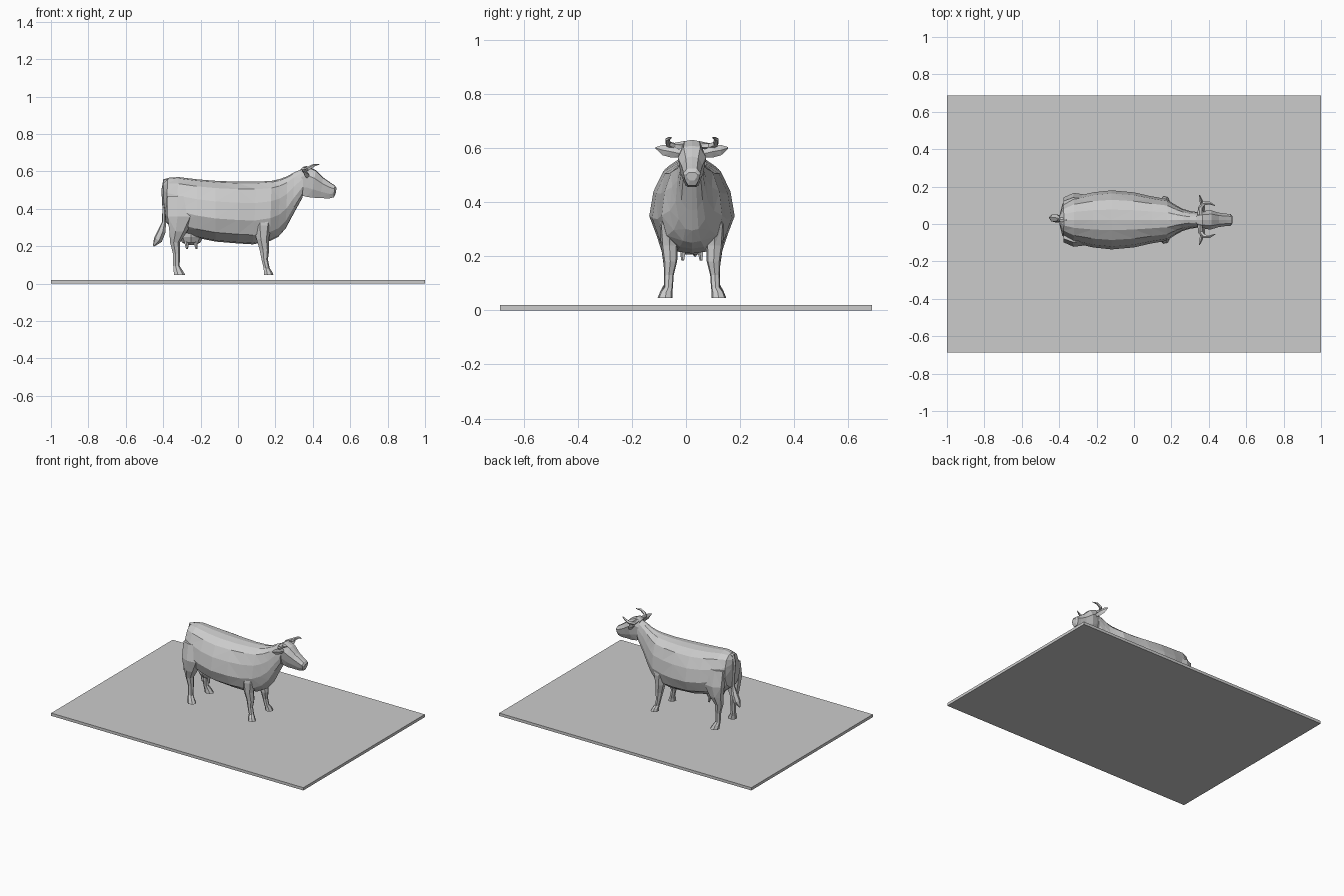
import bpy, bmesh, math
from mathutils import Vector

CY = 0.022  # the animal stands slightly off the plate's centre line


def skin(name, rings):
    """Join equal-sized rings of points into a closed, flat-faced skin."""
    bm = bmesh.new()
    loops = [[bm.verts.new((p[0], p[1] + CY, p[2])) for p in r] for r in rings]
    n = len(loops[0])
    for a, b in zip(loops, loops[1:]):
        for i in range(n):
            j = (i + 1) % n
            bm.faces.new((a[i], a[j], b[j], b[i]))
    bm.faces.new(loops[0])
    bm.faces.new(loops[-1])
    bmesh.ops.triangulate(bm, faces=bm.faces[:])
    bmesh.ops.recalc_face_normals(bm, faces=bm.faces[:])
    me = bpy.data.meshes.new(name)
    bm.to_mesh(me)
    bm.free()
    ob = bpy.data.objects.new(name, me)
    bpy.context.collection.objects.link(ob)
    return ob


def section(xt, zt, xb, zb, w, half):
    """Symmetric cross-section between a top and a bottom point."""
    pts = [(xt + (xb - xt) * t, w * k, zt + (zb - zt) * t) for k, t in half]
    return pts + [(x, -y, z) for x, y, z in reversed(pts[1:-1])]


def flat_rings(data, side, n=7):
    """Horizontal oval rings (x, y, z, rx, ry) for a leg."""
    return [[(x + rx * math.cos(math.tau * i / n),
              side * (y + ry * math.sin(math.tau * i / n)), z) for i in range(n)]
            for x, y, z, rx, ry in data]


def tube_rings(path, radii, n=6):
    """Rings set square to a path."""
    path = [Vector(p) for p in path]
    out = []
    for k, p in enumerate(path):
        d = path[min(k + 1, len(path) - 1)] - path[max(k - 1, 0)]
        u = d.cross(Vector((0.3, 1, 0.1))).normalized()
        v = d.cross(u).normalized()
        out.append([p + radii[k] * (u * math.cos(math.tau * i / n) + v * math.sin(math.tau * i / n))
                    for i in range(n)])
    return out


# base plate
bpy.ops.mesh.primitive_cube_add(size=1, location=(0, 0, 0.01))
plate = bpy.context.object
plate.name = "base_plate"
plate.scale = (2, 1.376, 0.02)

# body and neck
BODY_HALF = [(0, 0), (.35, .025), (.68, .12), (.9, .34), (1, .62), (.82, .85), (.4, .98), (0, 1)]
body = [(-.397, .54, -.397, .42, .03), (-.375, .565, -.388, .33, .085),
        (-.32, .57, -.33, .28, .122), (-.22, .558, -.22, .245, .147),
        (-.12, .55, -.12, .225, .158), (0, .545, 0, .215, .147),
        (.1, .545, .08, .21, .127), (.18, .55, .17, .228, .112),
        (.225, .56, .215, .25, .082), (.265, .575, .255, .295, .06),
        (.30, .595, .295, .37, .048), (.35, .615, .345, .46, .04)]
skin("body", [section(*s, BODY_HALF) for s in body])

# head
HEAD_HALF = [(0, 0), (.6, .03), (1, .3), (.8, .7), (.45, 1), (0, 1)]
head = [(.335, .612, .345, .47, .036), (.365, .63, .365, .465, .046),
        (.415, .608, .395, .46, .052), (.455, .568, .44, .458, .039),
        (.495, .54, .485, .455, .033), (.518, .525, .512, .462, .032),
        (.527, .51, .522, .48, .02)]
skin("head", [section(*s, HEAD_HALF) for s in head])

FRONT_LEG = [(.13, .075, .42, .055, .03), (.128, .085, .31, .05, .035),
             (.13, .083, .24, .035, .032), (.14, .08, .18, .027, .026),
             (.142, .085, .13, .018, .018), (.152, .087, .085, .017, .017),
             (.158, .095, .068, .022, .023), (.164, .099, .045, .027, .028)]
HIND_LEG = [(-.31, .085, .47, .075, .035), (-.305, .1, .36, .08, .045),
            (-.322, .095, .28, .05, .038), (-.338, .085, .22, .028, .028),
            (-.33, .084, .16, .02, .02), (-.33, .087, .095, .018, .017),
            (-.322, .095, .072, .025, .022), (-.313, .1, .045, .032, .028)]

for side, tag in ((1, "left"), (-1, "right")):
    skin("front_leg_" + tag, flat_rings(FRONT_LEG, side))
    skin("hind_leg_" + tag, flat_rings(HIND_LEG, side))
    # horns curve outwards, then forwards and up
    horn = [(.352, .025, .612), (.355, .065, .606), (.375, .088, .615),
            (.405, .09, .632), (.434, .076, .638)]
    skin("horn_" + tag, tube_rings([(x, side * y, z) for x, y, z in horn],
                                   [.014, .013, .011, .008, .002], 5))
    # leaf-shaped ears
    ear = [(.372, .04, .578, .010, .014), (.366, .075, .586, .012, .022),
           (.358, .108, .592, .008, .019), (.35, .134, .6, .002, .003)]
    skin("ear_" + tag, [[(x - a, side * y, z), (x, side * y, z + b),
                         (x + a, side * y, z), (x, side * y, z - b)] for x, y, z, a, b in ear])
    # teats
    for k, x in enumerate((-.275, -.225)):
        skin(f"teat_{tag}_{k}", tube_rings([(x, side * .03, .24), (x, side * .033, .21),
                                            (x + .003, side * .034, .185)], [.013, .01, .006], 5))

# udder
skin("udder", flat_rings([(-.25, 0, .3, .075, .07), (-.25, 0, .25, .065, .065),
                          (-.25, 0, .22, .05, .05), (-.25, 0, .207, .025, .025)], 1, 8))

# tail with tuft
skin("tail", tube_rings([(-.36, 0, .556), (-.388, 0, .55), (-.398, 0, .5), (-.395, .003, .41),
                         (-.395, .006, .33), (-.408, .008, .28), (-.428, .01, .235), (-.452, .012, .2)],
                        [.012, .014, .012, .01, .011, .022, .024, .004]))
